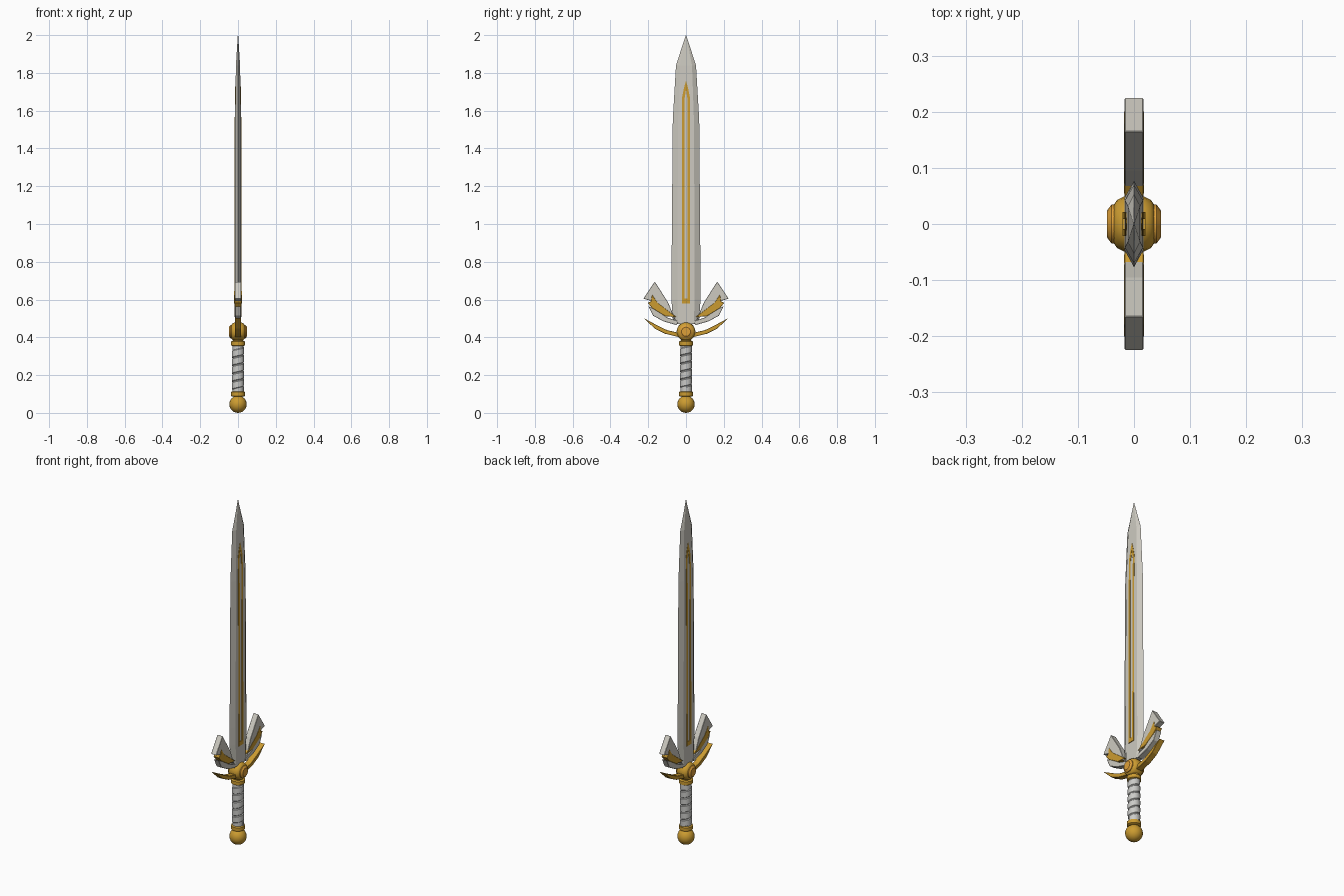
import bpy, bmesh
from math import sin, cos, tau, radians
from mathutils import Matrix

if "Cube" in bpy.data.objects:
    bpy.data.objects.remove(bpy.data.objects["Cube"])


def material(name, rgb):
    m = bpy.data.materials.new(name)
    m.diffuse_color = (*rgb, 1)
    m.use_nodes = True
    m.node_tree.nodes["Principled BSDF"].inputs["Base Color"].default_value = (*rgb, 1)
    return m


SILVER = material("warm silver", (0.61, 0.59, 0.53))
GRIP = material("grip grey", (0.6, 0.6, 0.58))
GOLD = material("gold", (0.6, 0.33, 0.03))
AMBER = material("amber gold", (0.73, 0.35, 0.04))


def finish(name, bm, mat, smooth=None):
    bmesh.ops.recalc_face_normals(bm, faces=bm.faces[:])
    mesh = bpy.data.meshes.new(name)
    bm.to_mesh(mesh)
    bm.free()
    mesh.materials.append(mat)
    ob = bpy.data.objects.new(name, mesh)
    bpy.context.collection.objects.link(ob)
    if smooth:
        bpy.ops.object.select_all(action="DESELECT")
        ob.select_set(True)
        bpy.context.view_layer.objects.active = ob
        bpy.ops.object.shade_smooth_by_angle(angle=radians(smooth))
    return ob


def loft(bm, rings):
    """Bridge successive rings of points and cap both ends."""
    rows = [[bm.verts.new(p) for p in ring] for ring in rings]
    n = len(rows[0])
    for a, b in zip(rows, rows[1:]):
        for i in range(n):
            j = (i + 1) % n
            bm.faces.new((a[i], a[j], b[j], b[i]))
    bm.faces.new(rows[0])
    bm.faces.new(rows[-1])


def lathe(name, profile, mat, sides=20, smooth=35, turn=None):
    """Turn (radius, height) pairs about z, then optionally re-orient."""
    bm = bmesh.new()
    loft(bm, [[(r * cos(tau * i / sides), r * sin(tau * i / sides), z)
               for i in range(sides)] for r, z in profile])
    if turn:
        bmesh.ops.transform(bm, matrix=turn, verts=bm.verts[:])
    return finish(name, bm, mat, smooth)


def plate(name, outline, x0, x1, mat, side=1, bevel=0):
    """Extrude a (y, z) outline across x."""
    bm = bmesh.new()
    loft(bm, [[(x, side * y, z) for y, z in outline] for x in (x0, x1)])
    ob = finish(name, bm, mat)
    if bevel:
        mod = ob.modifiers.new("edge", "BEVEL")
        mod.width = bevel
        mod.segments = 1
    return ob


# Blade: hexagonal section tapering to a point (height, half width, half thickness)
bm = bmesh.new()
rings = []
for z, w, t in [(0.47, 0.068, 0.017), (0.6, 0.077, 0.017), (0.7, 0.077, 0.017),
                (1.55, 0.07, 0.016), (1.84, 0.053, 0.011), (2.0, 0.001, 0.001)]:
    f = w * 0.6
    rings.append([(0, -w, z), (t, -f, z), (t, f, z), (0, w, z), (-t, f, z), (-t, -f, z)])
loft(bm, rings)
finish("blade", bm, SILVER)

# Gilded fuller frame following both faces of the blade (inner y, outer y, height, surface x)
rail = [(0.009, 0.021, 0.59, 0.02), (0.009, 0.021, 1.55, 0.0175), (0.009, 0.021, 1.67, 0.0152)]
point = [(0.006, 0.021, 1.67, 0.0156), (0, 0.012, 1.715, 0.0148), (0, 0.0005, 1.757, 0.014)]
foot = [(-0.021, 0.58), (0.021, 0.58), (0.021, 0.605), (-0.021, 0.605)]
for face, label in ((1, "left"), (-1, "right")):
    plate(f"fuller_foot_{label}", foot, face * 0.014, face * 0.0205, GOLD)
    for side, end in ((1, "back"), (-1, "front")):
        for name, path in (("rail", rail), ("point", point)):
            bm = bmesh.new()
            loft(bm, [[(face * (x - 0.006), side * a, z), (face * x, side * a, z),
                       (face * x, side * b, z), (face * (x - 0.006), side * b, z)]
                      for a, b, z, x in path])
            finish(f"fuller_{name}_{label}_{end}", bm, GOLD)

# Winged guard: layered feathers on each side
feathers = {
    "upper_feather": (SILVER, 0.0165, [(0.055, 0.49), (0.095, 0.585), (0.165, 0.695),
                                       (0.225, 0.605), (0.16, 0.585), (0.1, 0.53)]),
    "gilded_feather": (GOLD, 0.0175, [(0.05, 0.507), (0.1, 0.545), (0.15, 0.583), (0.18, 0.627),
                                      (0.186, 0.59), (0.203, 0.583), (0.18, 0.555),
                                      (0.11, 0.512)]),
    "lower_feather": (SILVER, 0.016, [(0.04, 0.485), (0.1, 0.505), (0.15, 0.54),
                                      (0.2, 0.565), (0.175, 0.515), (0.12, 0.485), (0.05, 0.465)]),
    "bottom_feather": (GOLD, 0.017, [(0.04, 0.424), (0.1, 0.438), (0.15, 0.462),
                                     (0.224, 0.502), (0.165, 0.446), (0.11, 0.419), (0.04, 0.402)]),
}
for side, end in ((1, "back"), (-1, "front")):
    for name, (mat, half, outline) in feathers.items():
        plate(f"{name}_{end}", outline, -half, half, mat, side, 0.0015)

# Round boss through the guard with a raised cap on each face, axis along x
across = Matrix.Translation((0, 0, 0.43)) @ Matrix.Rotation(radians(90), 4, "Y")
boss = [(0.034, -0.036), (0.043, -0.03), (0.049, -0.018), (0.05, 0)]
boss += [(r, -h) for r, h in reversed(boss[:-1])]
lathe("guard_boss", boss, GOLD, 20, 35, across)
for face, label in ((1, "left"), (-1, "right")):
    cap = [(0.035, face * 0.03), (0.035, face * 0.04), (0.024, face * 0.048)]
    lathe(f"boss_cap_{label}", cap, AMBER, 16, 25, across)

# Grip core with a spiral wrap
lathe("grip_core", [(0.029, 0.09), (0.029, 0.37)], GRIP)
bm = bmesh.new()
steps, turns, pitch = 24, 6, 0.042
strap = [(0.028, 0), (0.032, 0.004), (0.0325, 0.036), (0.028, 0.041)]
loft(bm, [[(r * cos(tau * i / steps), r * sin(tau * i / steps), 0.1 + pitch * i / steps + z)
           for r, z in strap] for i in range(int(steps * (turns - 0.6)))])
finish("grip_wrap", bm, GRIP, 30)

# Collars at both ends of the grip
for name, z in (("upper_collar", 0.368), ("lower_collar", 0.1)):
    lathe(name, [(0.03, z - 0.014), (0.037, z - 0.01), (0.037, z + 0.01), (0.03, z + 0.014)], GOLD)
lathe("guard_neck", [(0.026, 0.378), (0.03, 0.4)], GOLD)

# Pommel ball
bm = bmesh.new()
bmesh.ops.create_uvsphere(bm, u_segments=20, v_segments=12, radius=0.046,
                          matrix=Matrix.Translation((0, 0, 0.046)))
finish("pommel", bm, GOLD, 35)
